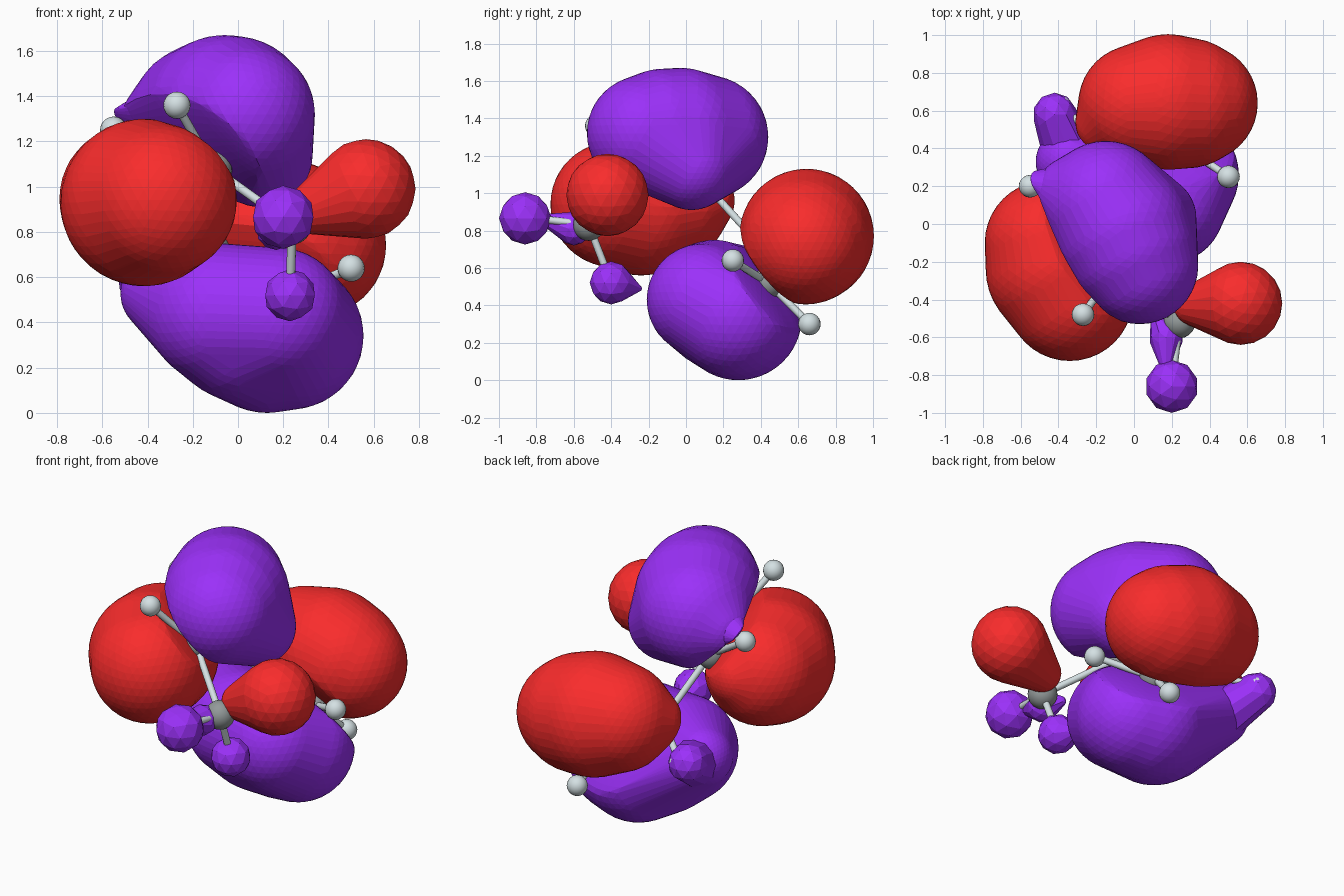
import bpy, bmesh
from mathutils import Vector

if "Cube" in bpy.data.objects:
    bpy.data.objects.remove(bpy.data.objects["Cube"])


def material(name, rgb):
    m = bpy.data.materials.new(name)
    m.diffuse_color = (*rgb, 1)
    m.use_nodes = True
    m.node_tree.nodes["Principled BSDF"].inputs["Base Color"].default_value = m.diffuse_color
    return m


RED = material("red", (0.95, 0.025, 0.025))
PURPLE = material("purple", (0.33, 0.03, 0.95))
GREY = material("carbon_grey", (0.29, 0.32, 0.32))
PALE = material("pale_grey", (0.66, 0.75, 0.77))


def finish(bm, name, mat, smooth):
    bmesh.ops.recalc_face_normals(bm, faces=bm.faces)
    for f in bm.faces:
        f.smooth = smooth
    me = bpy.data.meshes.new(name)
    bm.to_mesh(me)
    bm.free()
    me.materials.append(mat)
    ob = bpy.data.objects.new(name, me)
    bpy.context.collection.objects.link(ob)
    return ob


def directions(level):
    bm = bmesh.new()
    bmesh.ops.create_icosphere(bm, subdivisions=level, radius=1)
    d = [v.co.normalized() for v in bm.verts]
    bm.free()
    return d


def lobe(name, mat, balls, plane=None, level=4):
    """A rounded hull over (x, y, z, r) balls, flattened at the nodal plane."""
    bm = bmesh.new()
    for x, y, z, r in balls:
        for d in directions(level):
            p = Vector((x, y, z)) + d * r
            if plane:
                centre, n = plane
                s = (p - centre).dot(n)
                if s < 0.05:
                    p += n * (0.05 - s) * 0.75
            bm.verts.new(p)
    bmesh.ops.convex_hull(bm, input=bm.verts[:])
    bmesh.ops.delete(bm, geom=[v for v in bm.verts if not v.link_faces],
                     context='VERTS')
    return finish(bm, name, mat, False)


# nodal planes of the two double bonds
n1 = Vector((0.66, 0.38, 0.66)).normalized()
c1 = Vector((-0.17, -0.08, 1.08))
n2 = Vector((0.25, 0.75, 0.62)).normalized()
c2 = Vector((0.06, 0.42, 0.62))

# four large lobes, one on each side of each plane
lobe("upper_purple_lobe", PURPLE,
     [(-0.15, 0.11, 1.3, 0.33), (-0.06, -0.03, 1.31, 0.36), (-0.02, -0.12, 1.32, 0.345),
      (0.03, -0.22, 1.32, 0.31), (0.1, 0.03, 1.14, 0.23), (-0.32, 0.16, 1.28, 0.2)], (c1, n1))
lobe("upper_purple_tab", PURPLE,
     [(-0.33, 0.15, 1.28, 0.17), (-0.51, 0.21, 1.28, 0.07)], (c1, n1), 3)
lobe("front_red_lobe", RED,
     [(-0.34, -0.39, 0.94, 0.335), (-0.415, -0.24, 0.93, 0.37),
      (-0.46, -0.1, 0.945, 0.33), (-0.43, 0.07, 0.96, 0.19)], (c1, -n1))
lobe("lower_purple_lobe", PURPLE,
     [(-0.09, 0.15, 0.44, 0.31), (0.23, 0.26, 0.34, 0.325), (0.13, 0.28, 0.34, 0.34),
      (0.18, 0.09, 0.43, 0.3), (0.02, 0.2, 0.39, 0.34), (-0.34, 0.33, 0.53, 0.18)], (c2, -n2))
lobe("lower_purple_tab", PURPLE,
     [(-0.33, 0.36, 0.5, 0.15), (-0.42, 0.58, 0.6, 0.115)], None, 2)
lobe("back_red_lobe", RED,
     [(0.34, 0.64, 0.74, 0.315), (0.28, 0.64, 0.75, 0.345), (0.18, 0.645, 0.77, 0.36),
      (0.02, 0.635, 0.79, 0.315), (-0.12, 0.54, 0.77, 0.19)], (c2, n2))

# small lobes around the end group
lobe("side_red_lobe", RED, [(0.565, -0.42, 0.99, 0.22), (0.32, -0.43, 0.9, 0.11)], level=3)
lobe("front_purple_nub", PURPLE, [(0.2, -0.86, 0.865, 0.14)], level=2)
lobe("front_purple_neck", PURPLE,
     [(0.17, -0.6, 0.81, 0.09), (0.17, -0.73, 0.85, 0.04), (0.12, -0.5, 0.82, 0.03)], level=2)
lobe("low_purple_nub", PURPLE,
     [(0.23, -0.4, 0.52, 0.115), (0.2, -0.25, 0.49, 0.015)], level=2)

# atoms
carbons = [Vector(p) for p in [(0.24, -0.52, 0.83), (-0.11, -0.26, 1.08), (-0.24, 0.1, 1.05),
                               (-0.12, 0.4, 0.72), (0.22, 0.44, 0.52)]]
hydrogens = [(0, (0.2, -0.85, 0.87)), (0, (0.23, -0.4, 0.52)), (0, (0.55, -0.42, 0.98)),
             (1, (-0.27, -0.48, 1.36)), (2, (-0.55, 0.2, 1.25)), (3, (-0.39, 0.62, 0.61)),
             (4, (0.5, 0.25, 0.64)), (4, (0.29, 0.66, 0.3))]


def ball(name, p, r, mat):
    bm = bmesh.new()
    bmesh.ops.create_uvsphere(bm, u_segments=20, v_segments=12, radius=r)
    bmesh.ops.translate(bm, vec=p, verts=bm.verts)
    finish(bm, name, mat, True)


def bond(name, a, b):
    d = b - a
    bm = bmesh.new()
    bmesh.ops.create_cone(bm, segments=12, radius1=0.02, radius2=0.02, depth=d.length)
    bmesh.ops.rotate(bm, matrix=d.to_track_quat('Z', 'Y').to_matrix(), verts=bm.verts)
    bmesh.ops.translate(bm, vec=(a + b) / 2, verts=bm.verts)
    finish(bm, name, PALE, True)


for i, c in enumerate(carbons):
    ball(f"carbon_{i}", c, 0.085, GREY)
    if i:
        bond(f"chain_bond_{i}", carbons[i - 1], c)
for i, (k, p) in enumerate(hydrogens):
    ball(f"hydrogen_{i}", Vector(p), 0.06, PALE)
    bond(f"hydrogen_bond_{i}", carbons[k], Vector(p))
